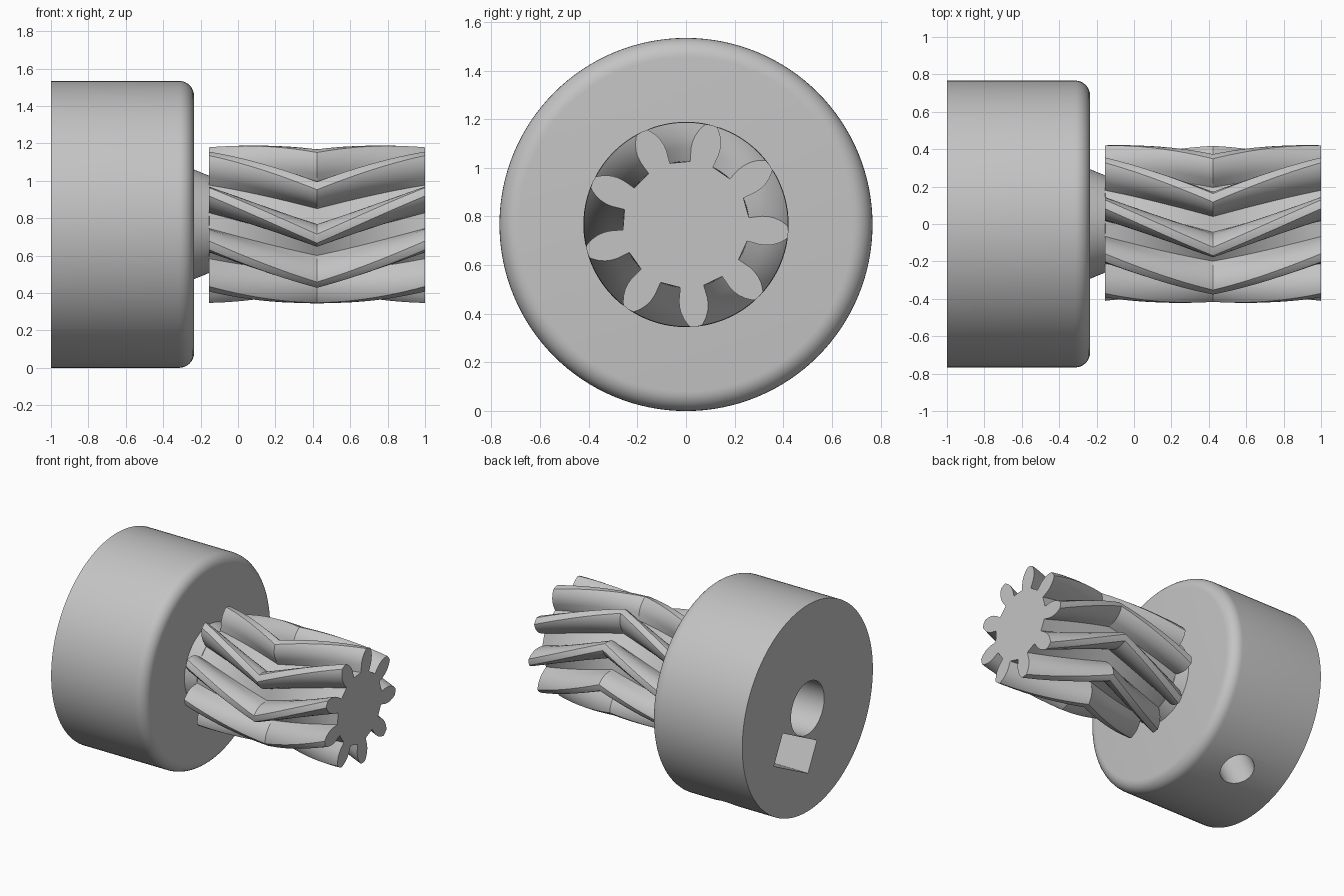
import bpy, bmesh, math
from mathutils import Matrix, Vector

cube = bpy.data.objects.get("Cube")
if cube:
    bpy.data.objects.remove(cube, do_unlink=True)

AXIS_Z = 0.767          # height of the shaft axis
TEETH = 9
SCREW = math.radians(-63)   # direction of the set screw around the axis

grey = bpy.data.materials.new("light grey")
grey.use_nodes = True
grey.diffuse_color = (0.55, 0.55, 0.55, 1)
grey.node_tree.nodes["Principled BSDF"].inputs["Base Color"].default_value = (0.55, 0.55, 0.55, 1)


def on_axis(x, r, a):
    return Vector((x, r * math.cos(a), AXIS_Z + r * math.sin(a)))


def loft(name, rings):
    """Skin a list of equal point rings and cap both ends."""
    bm = bmesh.new()
    loops = [[bm.verts.new(p) for p in ring] for ring in rings]
    n = len(loops[0])
    for a, b in zip(loops, loops[1:]):
        for i in range(n):
            j = (i + 1) % n
            bm.faces.new((a[i], a[j], b[j], b[i]))
    bm.faces.new(loops[0])
    bm.faces.new(loops[-1])
    bmesh.ops.recalc_face_normals(bm, faces=bm.faces)
    me = bpy.data.meshes.new(name)
    bm.to_mesh(me)
    bm.free()
    me.materials.append(grey)
    ob = bpy.data.objects.new(name, me)
    bpy.context.collection.objects.link(ob)
    return ob


def lathe(name, profile, sides):
    return loft(name, [[on_axis(x, r, math.tau * i / sides) for i in range(sides)]
                       for x, r in profile])


def select(ob):
    bpy.ops.object.select_all(action='DESELECT')
    ob.select_set(True)
    bpy.context.view_layer.objects.active = ob


def smooth(ob, degrees):
    select(ob)
    bpy.ops.object.shade_smooth_by_angle(angle=math.radians(degrees))


def cut(ob, cutter):
    mod = ob.modifiers.new("cut", 'BOOLEAN')
    mod.operation = 'DIFFERENCE'
    mod.solver = 'EXACT'
    mod.object = cutter
    select(ob)
    bpy.ops.object.modifier_apply(modifier=mod.name)
    bpy.data.objects.remove(cutter, do_unlink=True)


# Hub with a rounded front rim
R, F, FACE = 0.767, 0.08, -0.235
rim = [(FACE - F + F * math.sin(t), R - F + F * math.cos(t))
       for t in [math.pi / 2 * i / 8 for i in range(9)]]
hub = lathe("hub", [(-1, R)] + rim, 128)

# Shaft bore from the back face
cut(hub, lathe("bore_cutter", [(-1.1, 0.195), (-0.3, 0.195)], 64))

# Nut slot beside the bore, open at the back
radial = Vector((0, math.cos(SCREW), math.sin(SCREW)))
tangent = Vector((0, -math.sin(SCREW), math.cos(SCREW)))
centre = Vector((0, 0, AXIS_Z))
slot = [[centre + Vector((x, 0, 0)) + radial * r + tangent * t
         for r, t in ((0.2, -0.225), (0.43, -0.225), (0.43, 0.225), (0.2, 0.225))]
        for x in (-1.1, -0.39)]
cut(hub, loft("nut_slot_cutter", slot))

# Set screw hole from the bore to the outside
hole = [[centre + radial * d + tangent * (0.12 * math.cos(a))
         + Vector((-0.617 + 0.12 * math.sin(a), 0, 0))
         for a in [math.tau * i / 48 for i in range(48)]] for d in (0.05, 0.9)]
cut(hub, loft("screw_hole_cutter", hole))
smooth(hub, 30)

# Tapered neck between hub and gear
neck = lathe("neck", [(FACE - 0.01, 0.297), (-0.155, 0.26), (-0.13, 0.22)], 96)
smooth(neck, 30)

# Herringbone gear: radius and half angle of one tooth flank
flank = [(0.26, 10.7), (0.315, 10.7), (0.34, 10.0), (0.365, 8.7),
         (0.39, 6.7), (0.41, 4.6), (0.42, 3.3)]
tooth = [(r, -h) for r, h in flank] + [(0.422, 0)] + [(r, h) for r, h in reversed(flank)]


def gear_ring(x, turn):
    return [on_axis(x, r, math.radians(turn + a + k * 360 / TEETH))
            for k in range(TEETH) for r, a in tooth]


START, END, TWIST, STEPS = -0.155, 1.0, 35, 24
rings = []
for i in range(STEPS + 1):
    t = i / STEPS
    rings.append(gear_ring(START + (END - START) * t, 75.5 + TWIST * (1 - abs(2 * t - 1))))
gear = loft("herringbone_gear", rings)
smooth(gear, 25)
